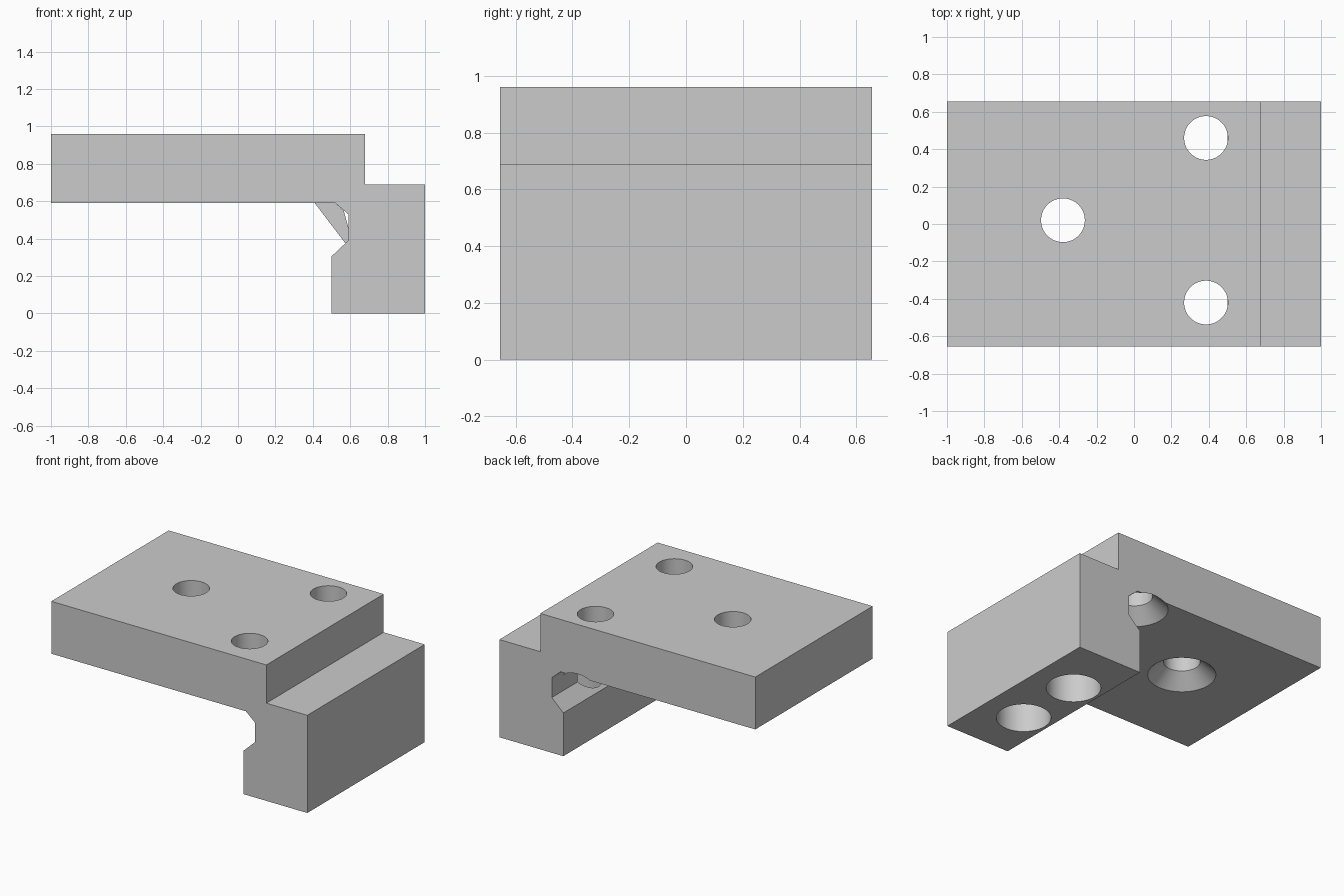
import bpy, bmesh
from math import pi, cos, sin

if "Cube" in bpy.data.objects:
    bpy.data.objects.remove(bpy.data.objects["Cube"])


def finish(name, bm):
    bmesh.ops.recalc_face_normals(bm, faces=bm.faces)
    me = bpy.data.meshes.new(name)
    bm.to_mesh(me)
    bm.free()
    ob = bpy.data.objects.new(name, me)
    bpy.context.collection.objects.link(ob)
    return ob


def extrude_profile(name, pts, y0, y1):
    """Extrude an x-z profile from y0 to y1."""
    bm = bmesh.new()
    face = bm.faces.new([bm.verts.new((x, y0, z)) for x, z in pts])
    new = bmesh.ops.extrude_face_region(bm, geom=[face])["geom"]
    bmesh.ops.translate(bm, vec=(0, y1 - y0, 0),
                        verts=[v for v in new if isinstance(v, bmesh.types.BMVert)])
    return finish(name, bm)


def turned(name, cx, cy, rings, n=64):
    """Solid of revolution about a vertical axis from (radius, z) rings."""
    bm = bmesh.new()
    loops = [[bm.verts.new((cx + r * cos(2 * pi * i / n), cy + r * sin(2 * pi * i / n), z))
              for i in range(n)] for r, z in rings]
    for a, b in zip(loops, loops[1:]):
        for i in range(n):
            j = (i + 1) % n
            bm.faces.new((a[i], a[j], b[j], b[i]))
    bm.faces.new(loops[0])
    bm.faces.new(loops[-1])
    return finish(name, bm)


# Bracket body: stepped plate with a leg and a relief notch in the inner corner
profile = [(-1, .59), (-1, .96), (.68, .96), (.68, .69), (1, .69), (1, 0),
           (.5, 0), (.5, .305), (.59, .39), (.59, .53), (.52, .59)]
body = extrude_profile("bracket_body", profile, -.655, .655)

# Countersunk through holes in the plate
cutters = [turned("plate_hole_cutter", x, y,
                  [(.217, .5), (.217, .59), (.117, .685), (.117, 1.1)])
           for x, y in ((-.38, .02), (.385, .46), (.385, -.42))]
# Blind holes rising from the bottom of the leg
cutters += [turned("leg_hole_cutter", .695, y, [(.174, -.1), (.174, .53)])
            for y in (.23, -.264)]

bpy.context.view_layer.objects.active = body
for c in cutters:
    c.hide_render = True
    mod = body.modifiers.new("cut", 'BOOLEAN')
    mod.object = c
    mod.operation = 'DIFFERENCE'
    mod.solver = 'EXACT'
    bpy.ops.object.modifier_apply(modifier=mod.name)
for c in cutters:
    bpy.data.objects.remove(c)

bpy.ops.object.select_all(action='DESELECT')
body.select_set(True)
bpy.ops.object.shade_smooth_by_angle(angle=pi / 6)

# Thin web bridging the notch, seen along the channel from the front
extrude_profile("notch_web", [(.41, .59), (.52, .59), (.565, .55), (.59, .46),
                              (.59, .39), (.574, .375)], .2, .212)
